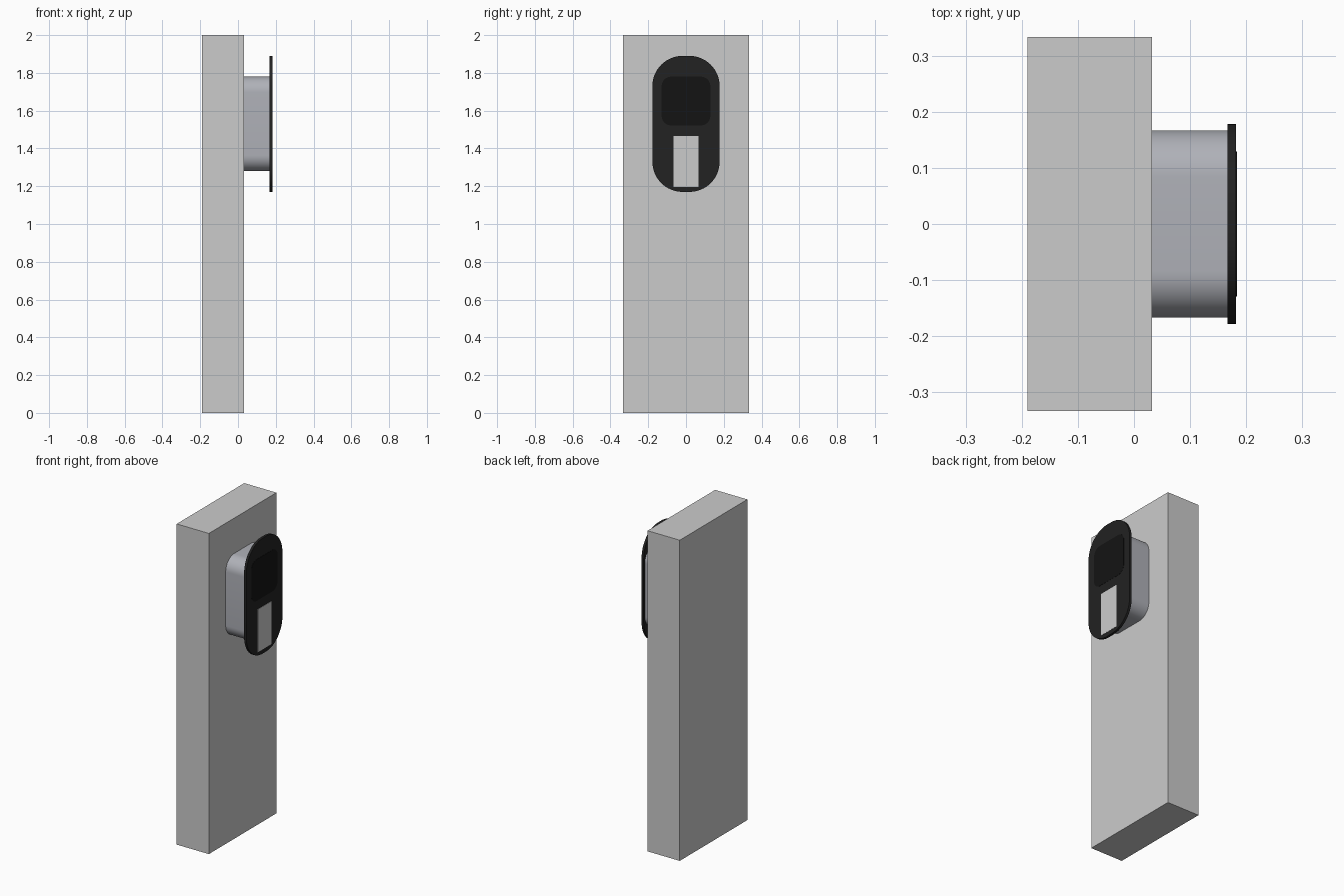
import bpy, bmesh
from math import sin, cos, pi, radians

if "Cube" in bpy.data.objects:
    bpy.data.objects.remove(bpy.data.objects["Cube"])


def material(name, rgb):
    m = bpy.data.materials.new(name)
    m.diffuse_color = (*rgb, 1)
    m.use_nodes = True
    m.node_tree.nodes["Principled BSDF"].inputs["Base Color"].default_value = m.diffuse_color
    return m


def panel(name, x, y, z, radius=0, mat=None, steps=12):
    """Rectangle in the YZ plane with optional round corners, extruded along X."""
    pts = []
    corners = [(y[1], z[1], 1, 1), (y[0], z[1], -1, 1),
               (y[0], z[0], -1, -1), (y[1], z[0], 1, -1)]
    for i, (cy, cz, sy, sz) in enumerate(corners):
        n = steps if radius else 0
        for k in range(n + 1):
            a = (i + (k / n if n else 0)) * pi / 2
            pts.append((cy - sy * radius + radius * cos(a),
                        cz - sz * radius + radius * sin(a)))
    bm = bmesh.new()
    face = bm.faces.new([bm.verts.new((x[0], py, pz)) for py, pz in pts])
    ext = bmesh.ops.extrude_face_region(bm, geom=[face])
    moved = [v for v in ext["geom"] if isinstance(v, bmesh.types.BMVert)]
    bmesh.ops.translate(bm, verts=moved, vec=(x[1] - x[0], 0, 0))
    bmesh.ops.recalc_face_normals(bm, faces=bm.faces)
    mesh = bpy.data.meshes.new(name)
    bm.to_mesh(mesh)
    bm.free()
    obj = bpy.data.objects.new(name, mesh)
    bpy.context.collection.objects.link(obj)
    if mat:
        mesh.materials.append(mat)
    if radius:
        bpy.ops.object.select_all(action='DESELECT')
        obj.select_set(True)
        bpy.context.view_layer.objects.active = obj
        bpy.ops.object.shade_smooth_by_angle(angle=radians(30))
    return obj


metal = material("grey_metal", (0.43, 0.44, 0.48))
black = material("black_plastic", (0.016, 0.016, 0.016))
glass = material("dark_screen", (0.007, 0.007, 0.007))

# Upright slab
panel("pillar", (-0.19, 0.032), (-0.333, 0.333), (0, 2))

# Rounded housing between slab and face plate
panel("housing", (0.032, 0.168), (-0.167, 0.167), (1.28, 1.78), 0.083, metal)

# Face plate with almost semicircular ends
panel("face_plate", (0.167, 0.182), (-0.178, 0.178), (1.17, 1.89), 0.16, black, 16)

# Screen and lower label set on the plate
panel("screen", (0.18, 0.1832), (-0.129, 0.129), (1.522, 1.78), 0.05, glass, 8)
panel("label_panel", (0.18, 0.1832), (-0.067, 0.067), (1.197, 1.465))
